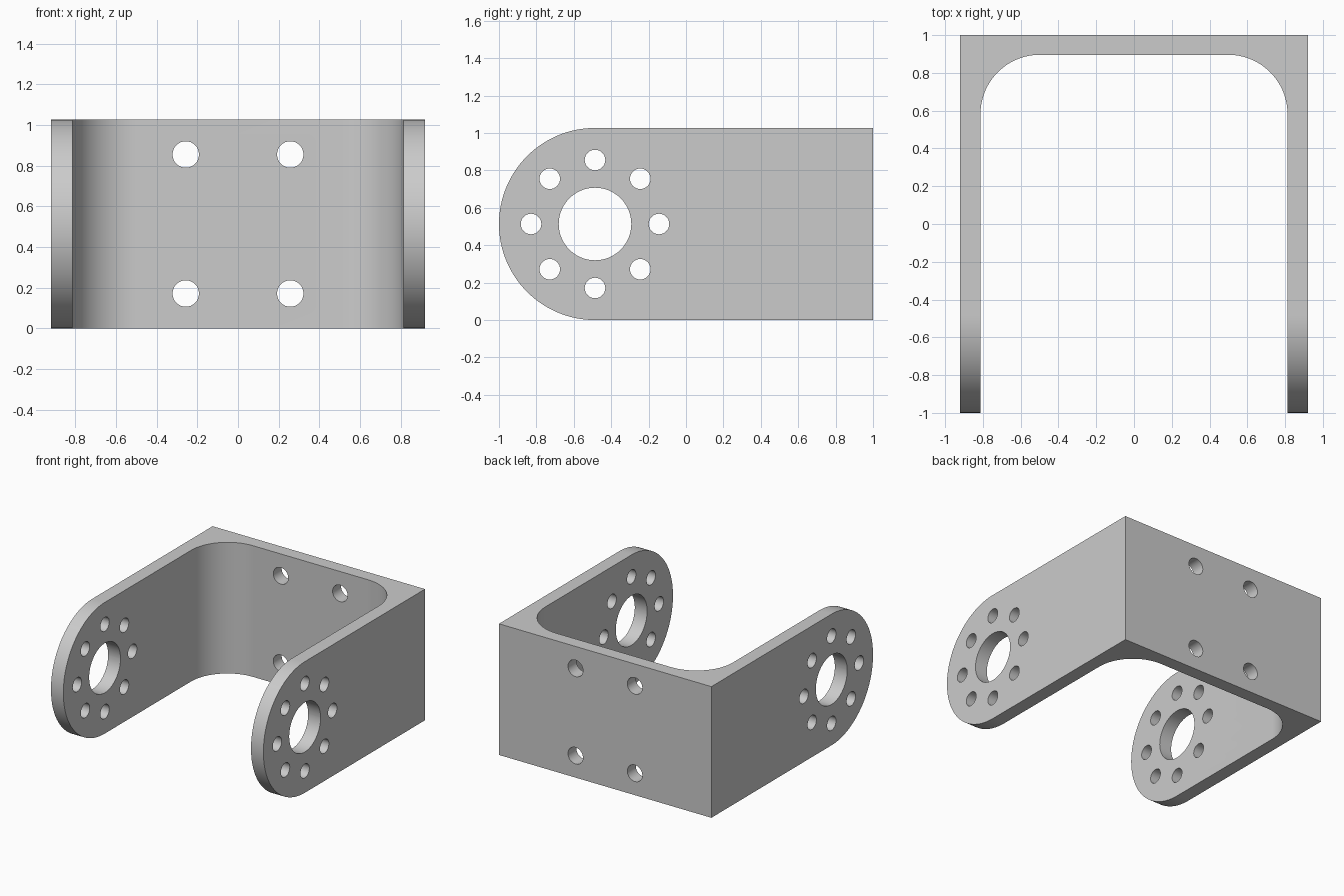
import bpy, bmesh
from math import pi, sin, cos, radians
from mathutils import Matrix, Vector

if "Cube" in bpy.data.objects:
    bpy.data.objects.remove(bpy.data.objects["Cube"])

HALF_W, INNER_W = 0.92, 0.813        # outer and inner half width
HEIGHT, BACK_INNER = 1.027, 0.896
FILLET = 0.315
END_R = HEIGHT / 2
PIVOT = Vector((0, -1 + END_R, END_R))

grey = bpy.data.materials.new("satin_grey")
grey.use_nodes = True
grey.diffuse_color = (0.6, 0.6, 0.6, 1)
grey.node_tree.nodes["Principled BSDF"].inputs["Base Color"].default_value = grey.diffuse_color


def arc(cx, cy, r, start, end, n):
    """Points on an arc, angles in degrees."""
    angles = [radians(start + (end - start) * i / n) for i in range(n + 1)]
    return [(cx + r * cos(a), cy + r * sin(a)) for a in angles]


def finish(bm, name):
    bmesh.ops.recalc_face_normals(bm, faces=bm.faces)
    mesh = bpy.data.meshes.new(name)
    bm.to_mesh(mesh)
    bm.free()
    mesh.materials.append(grey)
    obj = bpy.data.objects.new(name, mesh)
    bpy.context.collection.objects.link(obj)
    return obj


def prism(name, points, offset):
    """Extrude a closed outline of 3D points along an offset into a solid."""
    bm = bmesh.new()
    base = [bm.verts.new(p) for p in points]
    top = [bm.verts.new(Vector(p) + Vector(offset)) for p in points]
    bm.faces.new(base)
    bm.faces.new(top)
    for i in range(len(base)):
        bm.faces.new((base[i - 1], base[i], top[i], top[i - 1]))
    return finish(bm, name)


def add_drill(bm, centre, radius, axis, depth, segments):
    turn = Matrix.Rotation(pi / 2, 4, "Y" if axis == "X" else "X")
    bmesh.ops.create_cone(bm, cap_ends=True, segments=segments, radius1=radius,
                          radius2=radius, depth=depth,
                          matrix=Matrix.Translation(centre) @ turn)


# U-shaped plan with filleted inner corners, taller than needed
right_half = ([(HALF_W, 1), (HALF_W, -1.2), (INNER_W, -1.2)]
              + arc(INNER_W - FILLET, BACK_INNER - FILLET, FILLET, 0, 90, 24))
plan = right_half + [(-x, y) for x, y in reversed(right_half)]
bracket = prism("bracket", [(x, y, -0.2) for x, y in plan], (0, 0, HEIGHT + 0.4))

# Side outline that trims the height and rounds the arm ends
side = arc(PIVOT.y, PIVOT.z, END_R, 90, 270, 64) + [(1.2, 0), (1.2, HEIGHT)]
side_trim = prism("side_trim", [(-1.2, y, z) for y, z in side], (2.4, 0, 0))

# Bearing hole with a ring of eight bolt holes, through both arms
bm = bmesh.new()
add_drill(bm, PIVOT, 0.194, "X", 3, 64)
for i in range(8):
    a = i * pi / 4
    add_drill(bm, PIVOT + Vector((0, cos(a), sin(a))) * 0.342, 0.055, "X", 3, 32)
arm_drills = finish(bm, "arm_drills")

# Four mounting holes through the back plate
bm = bmesh.new()
for x in (-0.257, 0.257):
    for dz in (-0.342, 0.342):
        add_drill(bm, Vector((x, 0.95, END_R + dz)), 0.065, "Y", 0.4, 32)
back_drills = finish(bm, "back_drills")

# Cut the bracket and discard the cutters
bpy.context.view_layer.objects.active = bracket
for cutter, operation in ((side_trim, "INTERSECT"), (arm_drills, "DIFFERENCE"),
                          (back_drills, "DIFFERENCE")):
    cutter.hide_render = True
    mod = bracket.modifiers.new(cutter.name, "BOOLEAN")
    mod.operation, mod.object, mod.solver = operation, cutter, "EXACT"
    bpy.ops.object.modifier_apply(modifier=mod.name)
    bpy.data.objects.remove(cutter)

# Smooth curved walls, crisp edges
bpy.ops.object.select_all(action="DESELECT")
bracket.select_set(True)
bpy.ops.object.shade_smooth_by_angle(angle=radians(30))
